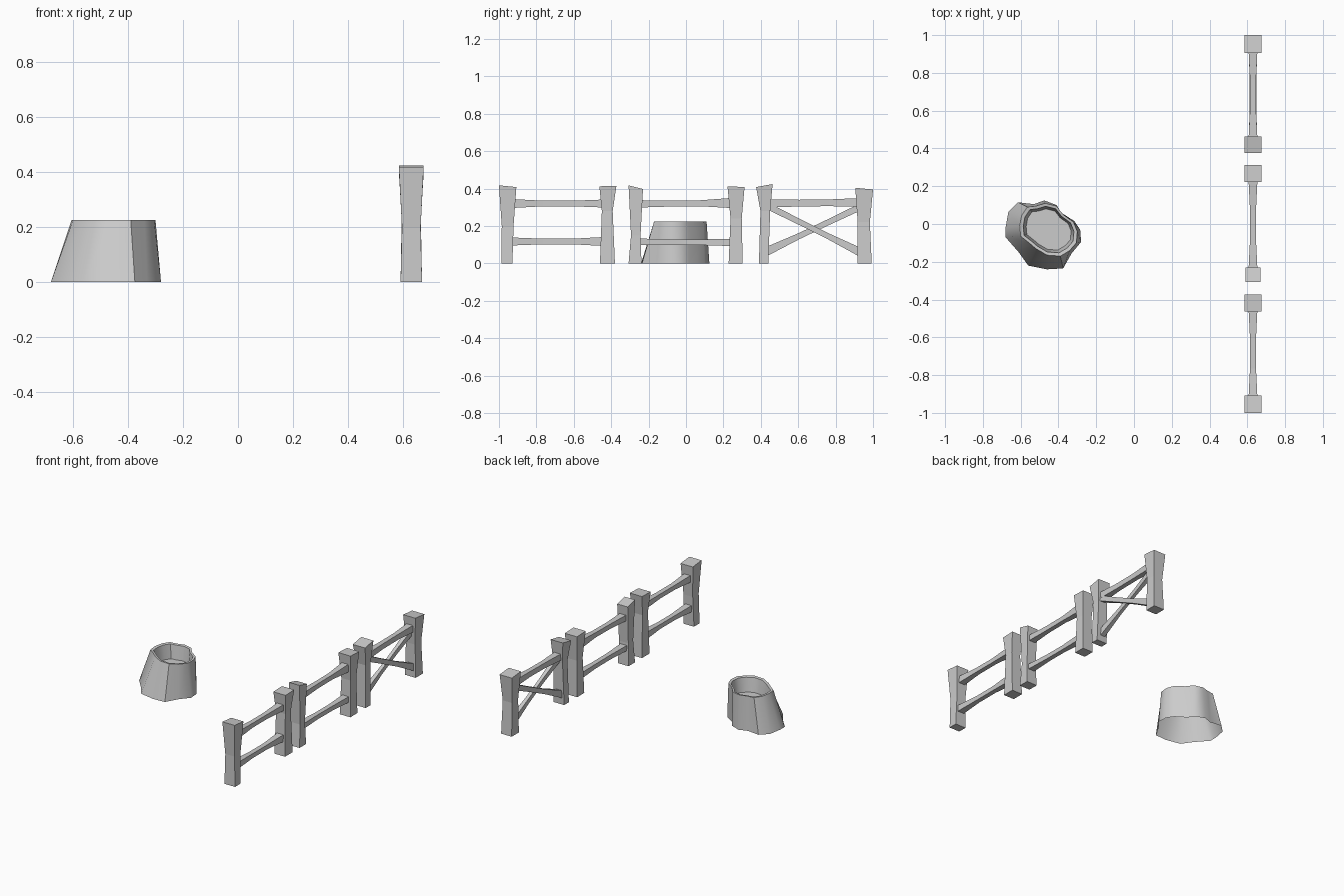
import bpy

FX = 0.63  # fence line


def make(name, verts, faces):
    me = bpy.data.meshes.new(name)
    me.from_pydata(verts, [], faces)
    me.update()
    ob = bpy.data.objects.new(name, me)
    bpy.context.collection.objects.link(ob)
    return ob


def loft(name, rings, start_cap=True, end_cap=True):
    n = len(rings[0])
    verts = [v for r in rings for v in r]
    faces = [(k * n + i, k * n + (i + 1) % n, (k + 1) * n + (i + 1) % n, (k + 1) * n + i)
             for k in range(len(rings) - 1) for i in range(n)]
    if start_cap:
        faces.append(tuple(reversed(range(n))))
    if end_cap:
        faces.append(tuple(range(len(verts) - n, len(verts))))
    return make(name, verts, faces)


# Fence posts: (y0, y1) at bottom / waist / top, then waist height and top corner heights
def post(name, bottom, waist, top, zw, zl, zr, half_x=0.045):
    def ring(y, h, z0, z1):
        return [(FX - h, y[0], z0), (FX + h, y[0], z0), (FX + h, y[1], z1), (FX - h, y[1], z1)]
    rings = [ring(bottom, 0.039, 0, 0), ring(waist, 0.034, zw, zw),
             ring(top, half_x, zl, zr)]
    loft(name, rings)


post("post_1", (-0.987, -0.928), (-0.985, -0.922), (-1.0, -0.907), 0.20, 0.417, 0.408)
post("post_2", (-0.460, -0.380), (-0.450, -0.392), (-0.463, -0.372), 0.28, 0.412, 0.415)
post("post_3", (-0.307, -0.238), (-0.294, -0.243), (-0.307, -0.230), 0.15, 0.417, 0.398, 0.039)
post("post_4", (0.228, 0.303), (0.238, 0.298), (0.222, 0.313), 0.24, 0.412, 0.408)
post("post_5", (0.390, 0.440), (0.398, 0.450), (0.375, 0.463), 0.28, 0.408, 0.424)
post("post_6", (0.917, 0.993), (0.918, 0.983), (0.905, 1.0), 0.22, 0.404, 0.395)


# Rails: square bars that narrow towards the middle
def rail(name, a, b, ha=0.025, hm=0.015, hb=0.022, dx=0.0, wide=0.025):
    rings = []
    for t, h in ((0, ha), (0.35, hm), (0.65, hm), (1, hb)):
        y = a[0] + (b[0] - a[0]) * t
        z = a[1] + (b[1] - a[1]) * t
        w = wide * (0.6 + 0.4 * (2 * t - 1) ** 2)
        x = FX + dx
        rings.append([(x - w, y, z - h), (x - w, y, z + h), (x + w, y, z + h), (x + w, y, z - h)])
    loft(name, rings)


rail("rail_1_upper", (-0.95, 0.32), (-0.42, 0.32))
rail("rail_1_lower", (-0.95, 0.117), (-0.42, 0.117), 0.022, 0.015, 0.025)
rail("rail_2_upper", (-0.27, 0.318), (0.26, 0.323), 0.02, 0.016, 0.028)
rail("rail_2_lower", (-0.27, 0.115), (0.26, 0.112), 0.018, 0.015, 0.02)
rail("rail_3_upper", (0.42, 0.32), (0.95, 0.326), 0.022, 0.018, 0.024)
rail("brace_falling", (0.42, 0.315), (0.95, 0.05), 0.020, 0.017, 0.026, 0.006, 0.018)
rail("brace_rising", (0.42, 0.058), (0.95, 0.31), 0.026, 0.017, 0.020, -0.006, 0.018)

# Hollow stump: fluted wall, thin rim and recessed floor
base = [(-.68, -.02), (-.665, .065), (-.615, .115), (-.53, .105), (-.475, .125), (-.41, .10),
        (-.385, .06), (-.315, .015), (-.285, -.03), (-.28, -.095), (-.33, -.155), (-.375, -.235),
        (-.46, -.24), (-.56, -.22), (-.61, -.15), (-.68, -.07)]
top = [(-.605, -.01), (-.595, .045), (-.565, .09), (-.52, .095), (-.47, .11), (-.41, .095),
       (-.375, .05), (-.32, .01), (-.30, -.04), (-.305, -.10), (-.34, -.14), (-.39, -.17),
       (-.46, -.165), (-.52, -.13), (-.555, -.10), (-.60, -.065)]
base.reverse()
top.reverse()


def inset(s, z):
    return [(-0.45 + (x + 0.45) * s, -0.025 + (y + 0.025) * s, z) for x, y in top]


stump = loft("hollow_stump",
             [[(x, y, 0) for x, y in base], inset(1, 0.225), inset(0.88, 0.222),
              inset(0.78, 0.13)], start_cap=False)
bpy.ops.object.select_all(action='DESELECT')
stump.select_set(True)
bpy.context.view_layer.objects.active = stump
bpy.ops.object.shade_smooth_by_angle(angle=0.8)
